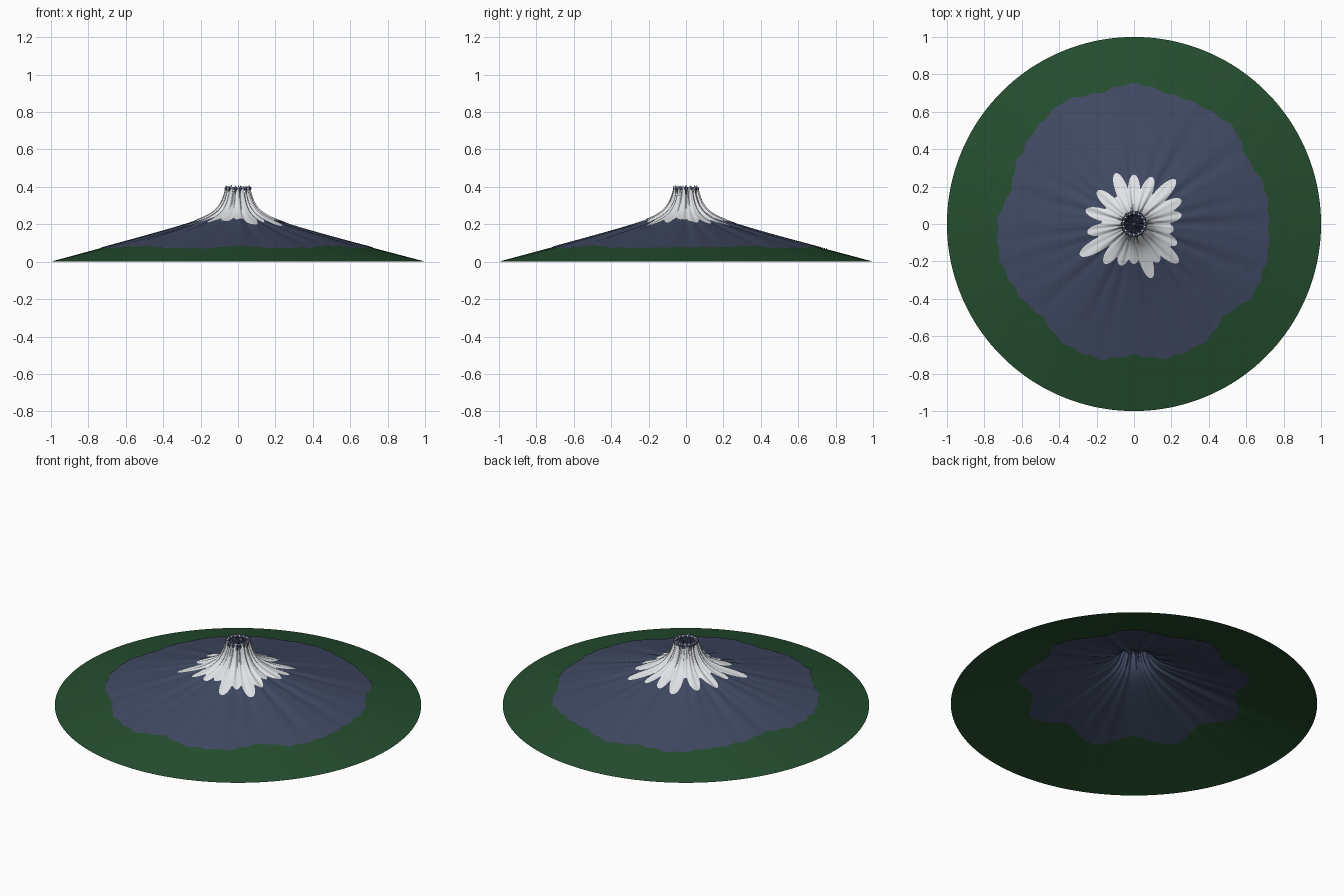
import bpy, bmesh, math, random
from mathutils import Vector

random.seed(4)
if "Cube" in bpy.data.objects:
    bpy.data.objects.remove(bpy.data.objects["Cube"], do_unlink=True)

SEGMENTS = 288
RIM = 0.066


def material(name, rgb):
    m = bpy.data.materials.new(name)
    m.use_nodes = True
    m.diffuse_color = (*rgb, 1)
    m.node_tree.nodes["Principled BSDF"].inputs["Base Color"].default_value = (*rgb, 1)
    return m


ROCK = material("slate blue rock", (0.052, 0.068, 0.125))
FOREST = material("forest green", (0.018, 0.075, 0.028))
SNOW = material("snow white", (0.8, 0.82, 0.85))

# Radial gullies: a few waves of random phase, sharpened into narrow grooves
WAVES = [(n, random.uniform(0, math.tau)) for n in (7, 13, 19, 31)]


def gully(a):
    s = sum(math.sin(n * a + p) for n, p in WAVES) / len(WAVES)
    return max(0, 0.5 + 0.75 * s) ** 1.5


def height(r, a):
    r *= 1 + 0.2 * max(0, 1 - r) ** 2 * gully(a)
    return 0.27 * (1 - r) + 0.142 * (RIM / r) ** 2.2


# Edge of the rock slope, one radius every 15 degrees
TREE_LINE = [.72, .725, .70, .74, .725, .72, .75, .725, .755, .73, .71, .685,
             .73, .74, .725, .70, .74, .745, .70, .74, .735, .69, .74, .735]
# Snow tongues: direction in degrees and reach
TONGUES = [(11, .255), (27, .28), (47, .32), (69, .265), (90, .26), (110, .285),
           (138, .26), (164, .265), (190, .25), (210, .33), (233, .26), (252, .23),
           (270, .21), (288, .3), (303, .24), (319, .31), (335, .25), (352, .21)]


def tree_line(a):
    f = a / math.tau * len(TREE_LINE)
    i = int(f)
    t = f - i
    t = t * t * (3 - 2 * t)
    n = len(TREE_LINE)
    ripple = 0.005 * math.sin(41 * a)
    return TREE_LINE[i % n] * (1 - t) + TREE_LINE[(i + 1) % n] * t + ripple


def snow_line(a):
    reach = 0.17
    for deg, tip in TONGUES:
        d = (math.degrees(a) - deg + 180) % 360 - 180
        reach = max(reach, 0.17 + (tip - 0.17) * (1 - (d / 11) ** 2))
    return reach


def finish(bm, name, mat):
    me = bpy.data.meshes.new(name)
    bm.normal_update()
    bm.to_mesh(me)
    bm.free()
    me.materials.append(mat)
    ob = bpy.data.objects.new(name, me)
    bpy.context.collection.objects.link(ob)
    for p in me.polygons:
        p.use_smooth = True
    return ob


def shell(name, rows, point, mat):
    """Ring-shaped sheet; point(t, angle) runs from inner edge t=0 to outer t=1."""
    bm = bmesh.new()
    grid = [[bm.verts.new(point(j / rows, math.tau * i / SEGMENTS))
             for i in range(SEGMENTS)] for j in range(rows + 1)]
    for low, high in zip(grid, grid[1:]):
        for i in range(SEGMENTS):
            k = (i + 1) % SEGMENTS
            bm.faces.new((low[i], high[i], high[k], low[k]))
    return finish(bm, name, mat)


def slope(inner, outer, lift=0.0, swell=1.0):
    def point(t, a):
        r0, r1 = inner(a), outer(a)
        r = r0 + (r1 - r0) * t ** 1.8
        grow = 1 + (swell - 1) * max(0, 1 - r)
        return Vector((r * grow * math.cos(a), r * grow * math.sin(a),
                       max(0, height(r, a)) + lift))
    return point


# Mountain slopes: forest skirt, rock cone and snow cap
shell("forest_skirt", 24,
      slope(lambda a: 0.6 + 0.04 * math.sin(9 * a), lambda a: 1.0), FOREST)
shell("rock_slope", 50, slope(lambda a: RIM, tree_line, 0.003), ROCK)
shell("snow_cap", 40, slope(lambda a: RIM - 0.002, snow_line, 0.005, 1.02), SNOW)

# Crater bowl joined to the inner edge of the slope
def crater_point(t, a):
    r = 0.002 + (RIM - 0.002) * t
    dip = 0.045 * (1 - max(0, (t - 0.5) / 0.5) ** 1.5)
    z = height(RIM, a) * t + 0.395 * (1 - t) - dip + 0.003
    return Vector((r * math.cos(a), r * math.sin(a), z))


shell("crater_bowl", 10, crater_point, ROCK)


# Knobs of bare rock and snow around the crater rim
def knobs(name, count, radius, size, z, turn, mat):
    bm = bmesh.new()
    for i in range(count):
        a = math.tau * (i + turn) / count
        new = bmesh.ops.create_icosphere(bm, subdivisions=2, radius=size)["verts"]
        bmesh.ops.translate(bm, verts=new,
                            vec=(radius * math.cos(a), radius * math.sin(a), z))
    finish(bm, name, mat)


knobs("rim_rocks", 14, 0.061, 0.011, 0.391, 0, ROCK)
knobs("rim_snow", 14, 0.057, 0.007, 0.393, 0.5, SNOW)
